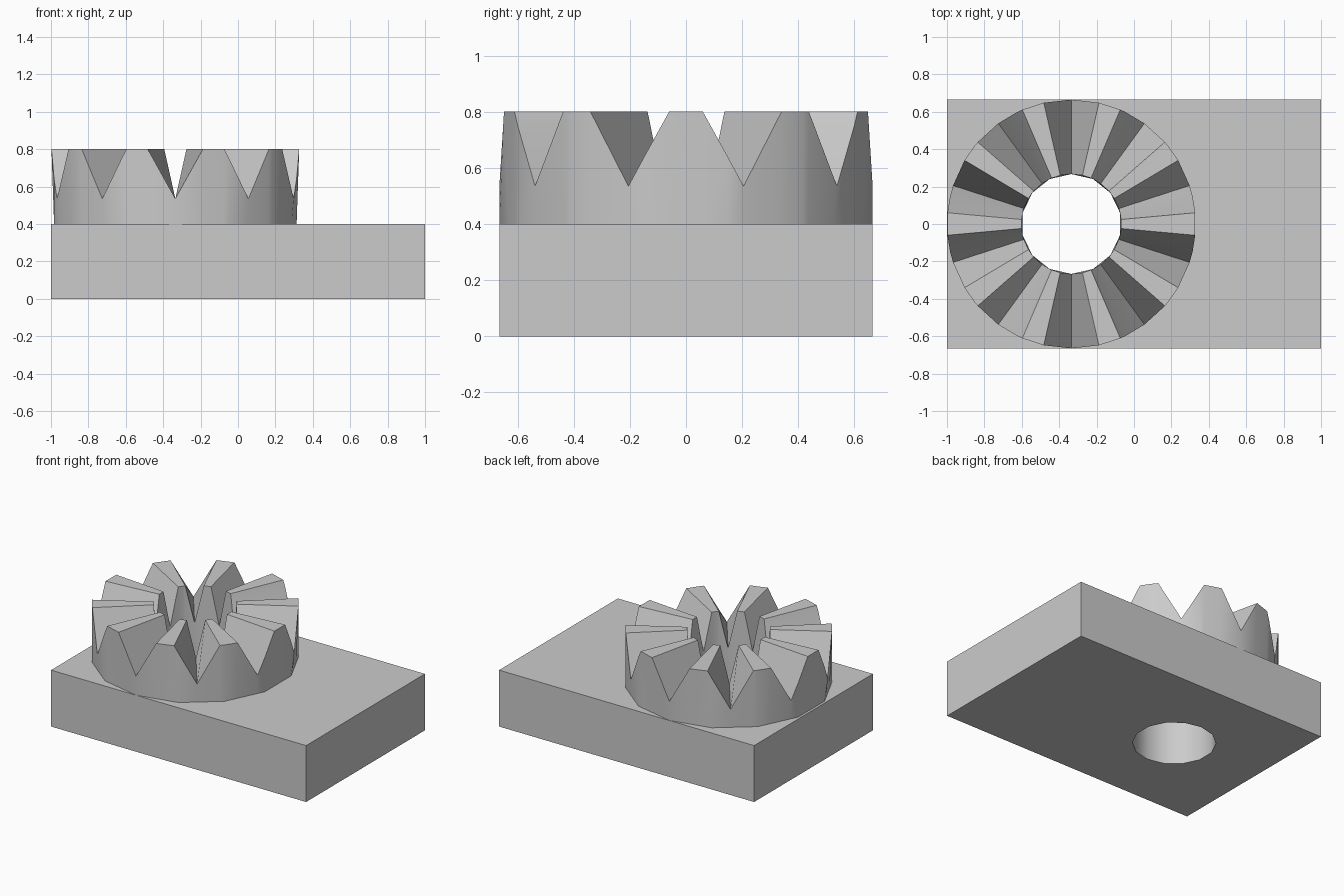
import bpy, bmesh, math
from mathutils import Vector

if "Cube" in bpy.data.objects:
    bpy.data.objects.remove(bpy.data.objects["Cube"], do_unlink=True)

CENTRE = Vector((-0.335, 0, 0))
OUTER, BORE = 0.665, 0.267
BASE_Z, VALLEY_Z, TOP_Z = 0.4, 0.535, 0.8
TEETH, SIDES = 10, 14
PITCH = 360 / TEETH
HALF_TIP = 5.2          # half the angle of a tooth's flat tip
START = -90             # a valley and a polygon corner both sit here

grey = bpy.data.materials.new("light_grey")
grey.use_nodes = True
grey.diffuse_color = (0.6, 0.6, 0.6, 1)
grey.node_tree.nodes["Principled BSDF"].inputs["Base Color"].default_value = (0.6, 0.6, 0.6, 1)


def make_object(name, bm):
    bmesh.ops.recalc_face_normals(bm, faces=bm.faces)
    mesh = bpy.data.meshes.new(name)
    bm.to_mesh(mesh)
    bm.free()
    mesh.materials.append(grey)
    obj = bpy.data.objects.new(name, mesh)
    bpy.context.collection.objects.link(obj)
    return obj


def polygon_radius(radius, angle):
    """Distance to the side of the polygon at an angle from START."""
    step = 360 / SIDES
    offset = math.radians(angle % step - step / 2)
    return radius * math.cos(math.radians(step / 2)) / math.cos(offset)


def tooth_height(angle):
    """Straight flanks between the valley and the flat tip."""
    from_tip = abs(angle % PITCH - PITCH / 2)
    rise = (PITCH / 2 - from_tip) / (PITCH / 2 - HALF_TIP)
    return VALLEY_Z + (TOP_Z - VALLEY_Z) * min(1, rise)


def point(radius, angle, z):
    a = math.radians(START + angle)
    return CENTRE + Vector((radius * math.cos(a), radius * math.sin(a), z))


# Base plate with the bore cut through
bm = bmesh.new()
w, d = 1.0, OUTER
rim = [bm.verts.new(p) for p in ((-w, -d, 0), (w, -d, 0), (w, d, 0), (-w, d, 0))]
hole = [bm.verts.new(point(BORE, i * 360 / SIDES, 0)) for i in range(SIDES)]
edges = [bm.edges.new((loop[i - 1], loop[i])) for loop in (rim, hole) for i in range(len(loop))]
bmesh.ops.triangle_fill(bm, use_beauty=True, edges=edges)
result = bmesh.ops.extrude_face_region(bm, geom=bm.faces[:], use_keep_orig=True)
moved = [g for g in result["geom"] if isinstance(g, bmesh.types.BMVert)]
bmesh.ops.translate(bm, verts=moved, vec=(0, 0, BASE_Z))
plate = make_object("base_plate", bm)

# Crown gear: columns at every polygon corner, valley and tip edge
angles = {round(i * 360 / SIDES, 3) for i in range(SIDES)}
for i in range(TEETH):
    middle = (i + 0.5) * PITCH
    angles |= {round(i * PITCH, 3), round(middle - HALF_TIP, 3), round(middle + HALF_TIP, 3)}

bm = bmesh.new()
columns = []
for a in sorted(angles):
    z = tooth_height(a)
    columns.append([bm.verts.new(p) for p in (
        point(polygon_radius(OUTER, a), a, BASE_Z), point(OUTER, a, z),
        point(BORE, a, z), point(polygon_radius(BORE, a), a, BASE_Z))])
for i, here in enumerate(columns):
    before = columns[i - 1]
    for k in range(3):
        bm.faces.new((before[k], here[k], here[k + 1], before[k + 1]))
gear = make_object("crown_gear", bm)

# Smooth round walls, crisp tooth edges
for obj in (plate, gear):
    bpy.ops.object.select_all(action="DESELECT")
    obj.select_set(True)
    bpy.context.view_layer.objects.active = obj
    bpy.ops.object.shade_smooth_by_angle(angle=math.radians(30))
